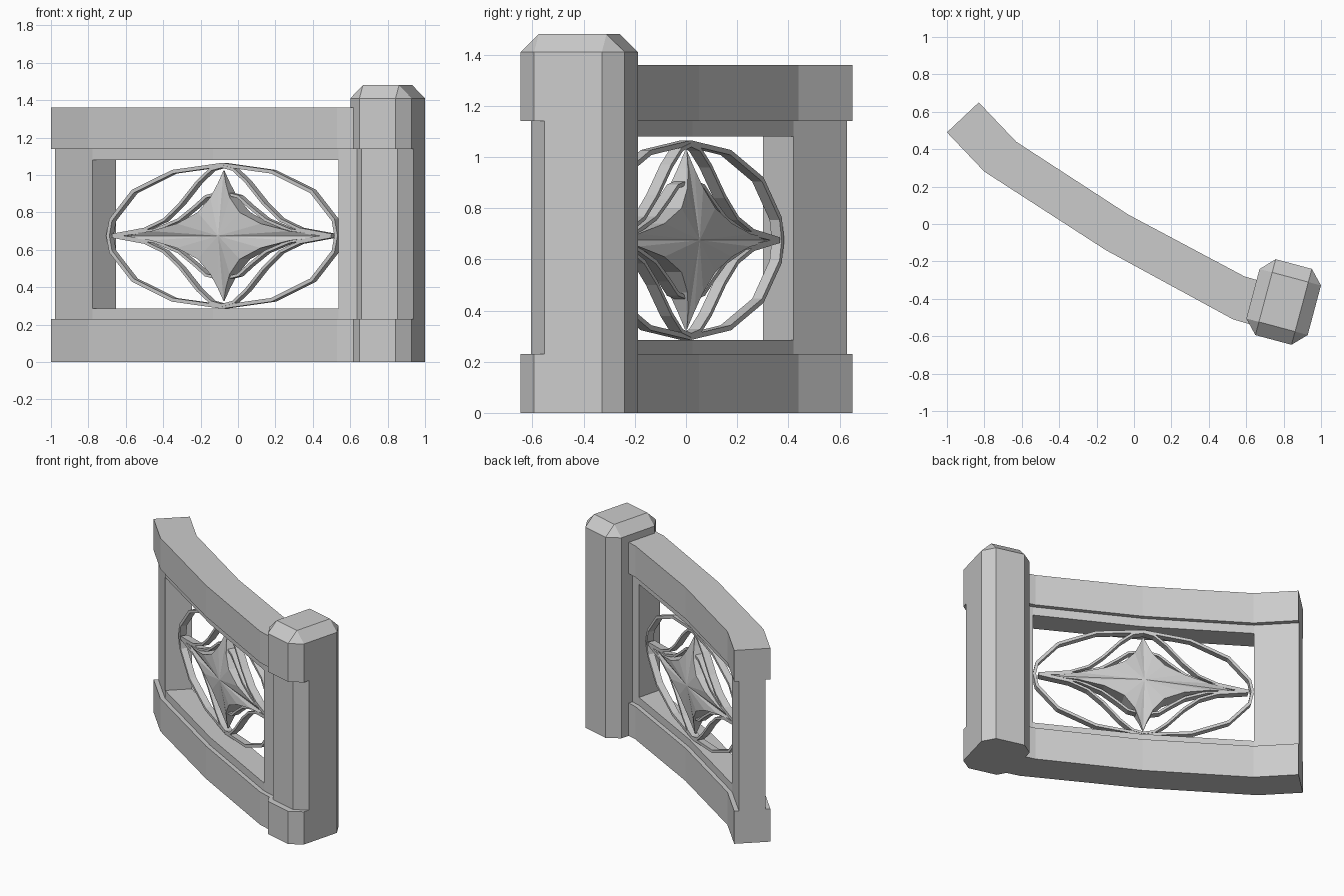
import bpy, bmesh, math
from mathutils import Matrix, Vector

if "Cube" in bpy.data.objects:
    bpy.data.objects.remove(bpy.data.objects["Cube"])


def make_object(name, bm, matrix=None):
    bmesh.ops.remove_doubles(bm, verts=bm.verts, dist=0.0005)
    bmesh.ops.recalc_face_normals(bm, faces=bm.faces)
    me = bpy.data.meshes.new(name)
    bm.to_mesh(me)
    bm.free()
    ob = bpy.data.objects.new(name, me)
    bpy.context.collection.objects.link(ob)
    if matrix:
        ob.matrix_world = matrix
    return ob


def loft(bm, rings, cap=True, closed=False):
    vs = [[bm.verts.new(p) for p in r] for r in rings]
    n = len(vs[0])
    pairs = list(zip(vs, vs[1:])) + ([(vs[-1], vs[0])] if closed else [])
    for a, b in pairs:
        for i in range(n):
            j = (i + 1) % n
            bm.faces.new((a[i], a[j], b[j], b[i]))
    if cap and not closed:
        bm.faces.new(vs[0][::-1])
        bm.faces.new(vs[-1])


# Bent plan of the railing: front and back corner at each station
FRONT = [(-1.0, .49), (-.80, .28), (-.15, -.14), (.53, -.51), (.65, -.545)]
BACK = [(-.83, .65), (-.63, .44), (-.03, .05), (.59, -.28), (.71, -.315)]


def wall(bm, first, last, z0, z1, inset=0.0):
    rings = []
    for i in range(first, last + 1):
        f, b = Vector(FRONT[i]), Vector(BACK[i])
        p, q = f.lerp(b, inset), b.lerp(f, inset)
        rings.append([(p.x, p.y, z0), (q.x, q.y, z0), (q.x, q.y, z1), (p.x, p.y, z1)])
    loft(bm, rings)


# Top and bottom rails
for name, z0, z1 in (("bottom_rail", 0, .23), ("top_rail", 1.14, 1.36)):
    bm = bmesh.new()
    wall(bm, 0, 4, z0, z1)
    make_object(name, bm)

# Recessed window frame: two lips and two stiles
for name, a, b, z0, z1 in (("bottom_lip", 1, 3, .22, .285), ("top_lip", 1, 3, 1.08, 1.15),
                           ("left_stile", 0, 1, .22, 1.15), ("right_stile", 3, 4, .22, 1.15)):
    bm = bmesh.new()
    wall(bm, a, b, z0, z1, .13)
    make_object(name, bm)

# Chamfered post with recessed front shaft and bevelled top
OCT = [(-.1, -.21), (.1, -.21), (.17, -.137), (.17, .137),
       (.1, .21), (-.1, .21), (-.17, .137), (-.17, -.137)]


def full(z):
    return [(u, v, z) for u, v in OCT]


def recessed(z):
    return [(u, v + (.042 if v < 0 else 0), z) for u, v in OCT]


bm = bmesh.new()
top = [(math.copysign(.1, u), math.copysign(.137, v), 1.48) for u, v in OCT]
loft(bm, [full(0), full(.23), recessed(.23), recessed(1.14), full(1.14), full(1.41), top], cap=False)
bmesh.ops.remove_doubles(bm, verts=bm.verts, dist=0.0005)
bmesh.ops.holes_fill(bm, edges=[e for e in bm.edges if e.is_boundary], sides=0)
make_object("post", bm, Matrix.Translation((.80, -.417, 0)) @ Matrix.Rotation(math.radians(-15), 4, 'Z'))

# Ornament frame: local x along the panel, y through it, z up
ORN = Matrix.Translation((-.075, 0, .675)) @ Matrix.Rotation(math.radians(-30.5), 4, 'Z')


def ribbon(bm, pts, thick, depth, closed=False):
    n, rings = len(pts), []
    for i, p in enumerate(pts):
        a = pts[(i - 1) % n] if closed or i else p
        b = pts[(i + 1) % n] if closed or i < n - 1 else p
        t = Vector((b[0] - a[0], b[1] - a[1])).normalized()
        m, c = Vector((-t.y, t.x)) * thick / 2, Vector(p)
        o, k = c + m, c - m
        d = depth / 2
        rings.append([(o.x, -d, o.y), (o.x, d, o.y), (k.x, d, k.y), (k.x, -d, k.y)])
    loft(bm, rings, closed=closed)


# Oval ring
quarter = [0, 25.7, 51.4, 77.1]
angles = quarter + [90] + [180 - a for a in quarter[::-1]]
angles += [a + 180 for a in angles[1:-1]]
bm = bmesh.new()
ribbon(bm, [(.708 * math.sin(math.radians(a)), .38 * math.cos(math.radians(a))) for a in angles],
       .02, .045, True)
make_object("oval_ring", bm, ORN)

# Curved bands in each quadrant, sweeping from the top and bottom to the side tips
OUTER = [(0, .372), (.07, .355), (.15, .29), (.26, .17), (.36, .085), (.48, .035), (.68, .003)]
INNER = [(.03, .225), (.1, .21), (.17, .155), (.27, .085), (.42, .03), (.66, .002)]
for name, pts, depth in (("outer_bands", OUTER, .05), ("inner_bands", INNER, .05)):
    bm = bmesh.new()
    for sx in (-1, 1):
        for sz in (-1, 1):
            ribbon(bm, [(sx * x, sz * z) for x, z in pts], .016, depth)
    make_object(name, bm, ORN)

# Thick four-pointed star, flat in the middle and tapering to its tips
SIDE = [(.68, 0), (.43, .025), (.26, .065), (.13, .125), (.06, .205), (.025, .28), (0, .35)]
upper = SIDE + [(-x, z) for x, z in SIDE[-2::-1]]
outline = upper + [(x, -z) for x, z in upper[-2:0:-1]]


def star_ring(sign):
    ring = []
    for x, z in outline:
        r = max(abs(x) / .68, abs(z) / .35)
        ring.append((x, sign * .065 * max(0.06, 1 - r ** 2), z))
    return ring


bm = bmesh.new()
loft(bm, [star_ring(-1), star_ring(1)], cap=False)
for sign in (-1, 1):
    ring = star_ring(sign)
    hub = bm.verts.new((0, sign * .062, 0))
    vs = [bm.verts.new(p) for p in ring]
    for i, v in enumerate(vs):
        bm.faces.new((hub, v, vs[(i + 1) % len(vs)]))
make_object("star", bm, ORN)
